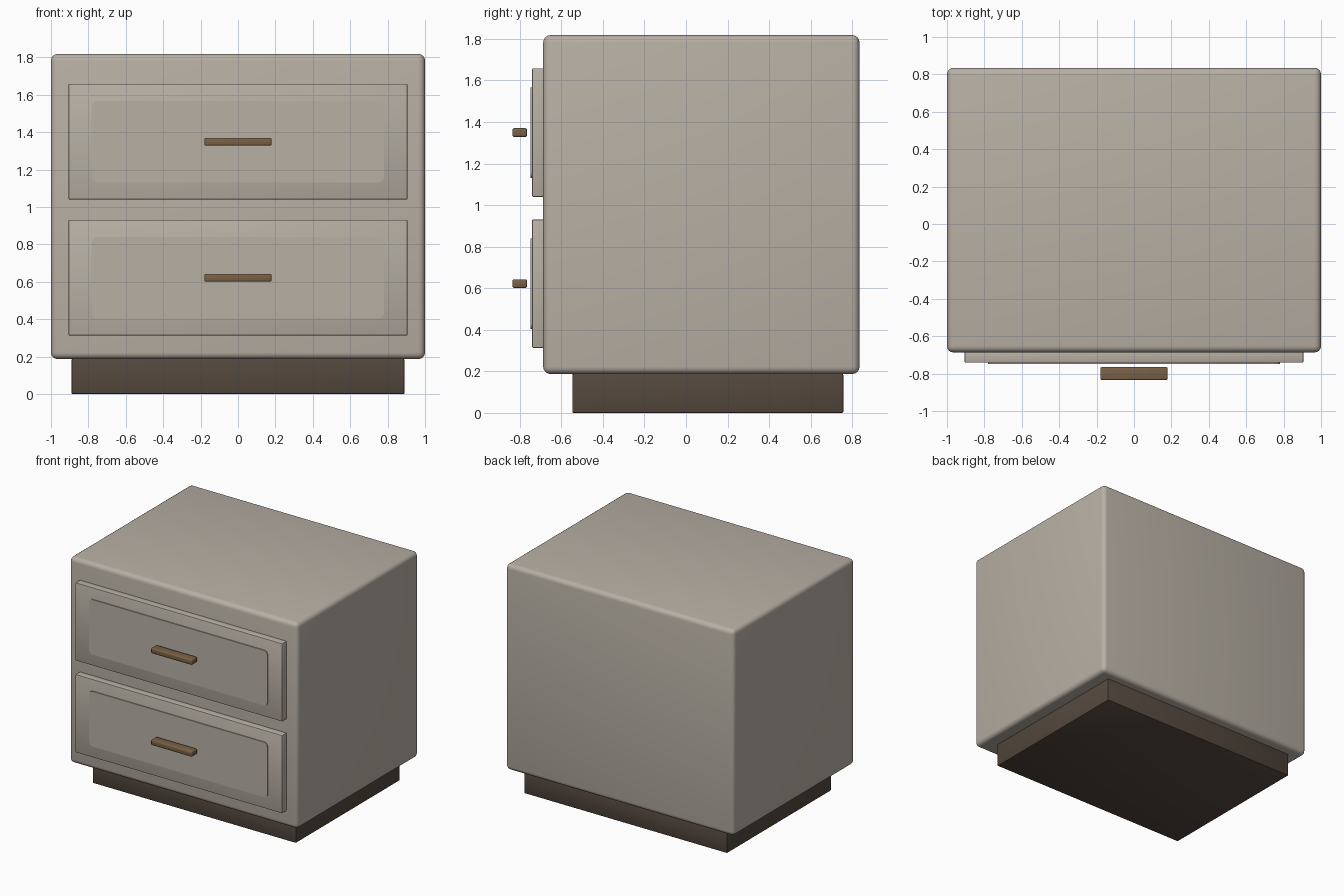
import bpy, bmesh, math

if "Cube" in bpy.data.objects:
    bpy.data.objects.remove(bpy.data.objects["Cube"])


def material(name, rgb):
    m = bpy.data.materials.new(name)
    m.diffuse_color = (*rgb, 1)
    m.use_nodes = True
    m.node_tree.nodes["Principled BSDF"].inputs["Base Color"].default_value = m.diffuse_color
    return m


PAINT = material("warm_grey_paint", (0.48, 0.434, 0.376))
DARK = material("dark_wood", (0.089, 0.065, 0.048))
BRASS = material("aged_brass", (0.195, 0.12, 0.06))


def box(name, x, y, z, mat, bevel, segments=3, depth_edges_only=False):
    """Rounded box from (min, max) ranges; optionally round only the edges along y."""
    bm = bmesh.new()
    bmesh.ops.create_cube(bm, size=1)
    for v in bm.verts:
        for i, (lo, hi) in enumerate((x, y, z)):
            v.co[i] = hi if v.co[i] > 0 else lo
    edges = [e for e in bm.edges if not depth_edges_only
             or abs(e.verts[0].co.y - e.verts[1].co.y) > 1e-5]
    bmesh.ops.bevel(bm, geom=edges, offset=bevel, segments=segments,
                    profile=0.5, affect='EDGES')
    mesh = bpy.data.meshes.new(name)
    bm.to_mesh(mesh)
    bm.free()
    mesh.materials.append(mat)
    ob = bpy.data.objects.new(name, mesh)
    bpy.context.collection.objects.link(ob)
    bpy.ops.object.select_all(action='DESELECT')
    ob.select_set(True)
    bpy.context.view_layer.objects.active = ob
    bpy.ops.object.shade_smooth_by_angle(angle=math.radians(35))
    return ob


# Cabinet and recessed plinth
box("cabinet_body", (-1, 1), (-0.687, 0.835), (0.187, 1.818), PAINT, 0.035, 4)
box("plinth", (-0.89, 0.89), (-0.547, 0.757), (0, 0.188), DARK, 0.006, 2)

# Two drawers, each with a raised panel and a bar handle
for label, zc in (("lower", 0.622), ("upper", 1.349)):
    box(f"{label}_drawer_front", (-0.906, 0.906), (-0.741, -0.67),
        (zc - 0.309, zc + 0.309), PAINT, 0.006, 2)
    box(f"{label}_drawer_panel", (-0.781, 0.781), (-0.748, -0.72),
        (zc - 0.218, zc + 0.218), PAINT, 0.03, 4, depth_edges_only=True)
    box(f"{label}_handle", (-0.18, 0.18), (-0.835, -0.765),
        (zc - 0.021, zc + 0.021), BRASS, 0.009, 3)
